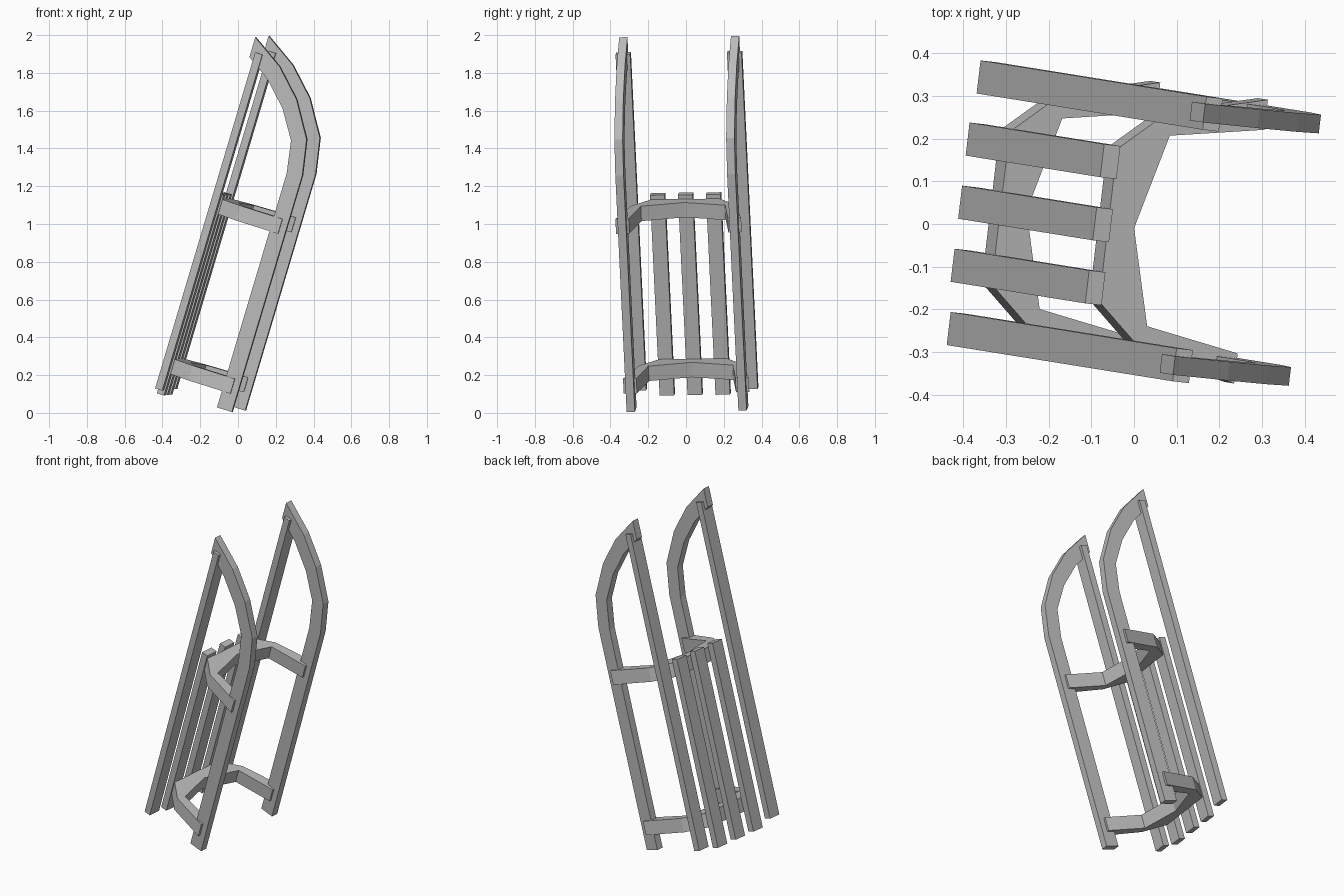
import bpy, bmesh
from mathutils import Vector, Matrix

if "Cube" in bpy.data.objects:
    bpy.data.objects.remove(bpy.data.objects["Cube"])

# Sled axes: along its length, across its width, from seat towards runners
LENGTH = Vector((0.285, -0.0457, 0.957)).normalized()
ACROSS = Vector((0.118, 0.993, 0.0123))
ACROSS = (ACROSS - LENGTH * ACROSS.dot(LENGTH)).normalized()
DOWN = ACROSS.cross(LENGTH)
FRAME = Matrix((LENGTH, ACROSS, DOWN)).transposed()
MID = 0.004  # centre line across the sled

wood = bpy.data.materials.new("grey_wood")
wood.diffuse_color = (0.5, 0.5, 0.5, 1)
wood.use_nodes = True
wood.node_tree.nodes["Principled BSDF"].inputs["Base Color"].default_value = wood.diffuse_color


def prism(name, start, end):
    """Solid between two matching outlines of (length, across, down) points."""
    bm = bmesh.new()
    a = [bm.verts.new(FRAME @ Vector(p)) for p in start]
    b = [bm.verts.new(FRAME @ Vector(p)) for p in end]
    n = len(a)
    bm.faces.new(a)
    bm.faces.new(b[::-1])
    for i in range(n):
        j = (i + 1) % n
        bm.faces.new((a[j], a[i], b[i], b[j]))
    bmesh.ops.recalc_face_normals(bm, faces=bm.faces)
    mesh = bpy.data.meshes.new(name)
    bm.to_mesh(mesh)
    bm.free()
    mesh.materials.append(wood)
    obj = bpy.data.objects.new(name, mesh)
    bpy.context.collection.objects.link(obj)


def plank(name, l0, l1, w):
    """Straight seat board centred at w."""
    ring = [(w - 0.039, -0.424), (w + 0.039, -0.424),
            (w + 0.039, -0.384), (w - 0.039, -0.384)]
    prism(name, [(l0, *p) for p in ring], [(l1, *p) for p in ring])


# Side rails and the three shorter seat slats
for name, s in (("near", -1), ("far", 1)):
    plank("side_rail_" + name, 0.012, 1.87, MID + s * 0.297)
for k in (-1, 0, 1):
    plank("seat_slat_%d" % (k + 2), -0.017, 1.09, MID + k * 0.149)

# Curved runners: outer edge up, inner edge back
outer = [(0.010, 0.002), (1.318, 0.002), (1.507, -0.031),
         (1.694, -0.143), (1.835, -0.280), (1.946, -0.448)]
inner = [(1.837, -0.448), (1.752, -0.322), (1.627, -0.201),
         (1.478, -0.109), (1.305, -0.081), (0.010, -0.081)]
for name, s in (("near", -1), ("far", 1)):
    w = MID + s * 0.298
    prism("runner_" + name,
          [(l, w - 0.022, d) for l, d in outer + inner],
          [(l, w + 0.022, d) for l, d in outer + inner])

# Arched cross bows joining seat and runners
top_half = [(0.335, -0.032), (0.275, -0.275), (0.180, -0.384)]
under_half = [(0.225, -0.260), (0.264, -0.032)]
bow = (top_half + [(-w, d) for w, d in top_half[::-1]]
       + [(-w, d) for w, d in under_half[::-1]] + [(0, -0.320)] + under_half)
for name, l0 in (("lower", 0.101), ("upper", 0.985)):
    prism("cross_bow_" + name,
          [(l0, MID + w, d) for w, d in bow],
          [(l0 + 0.082, MID + w, d) for w, d in bow])
